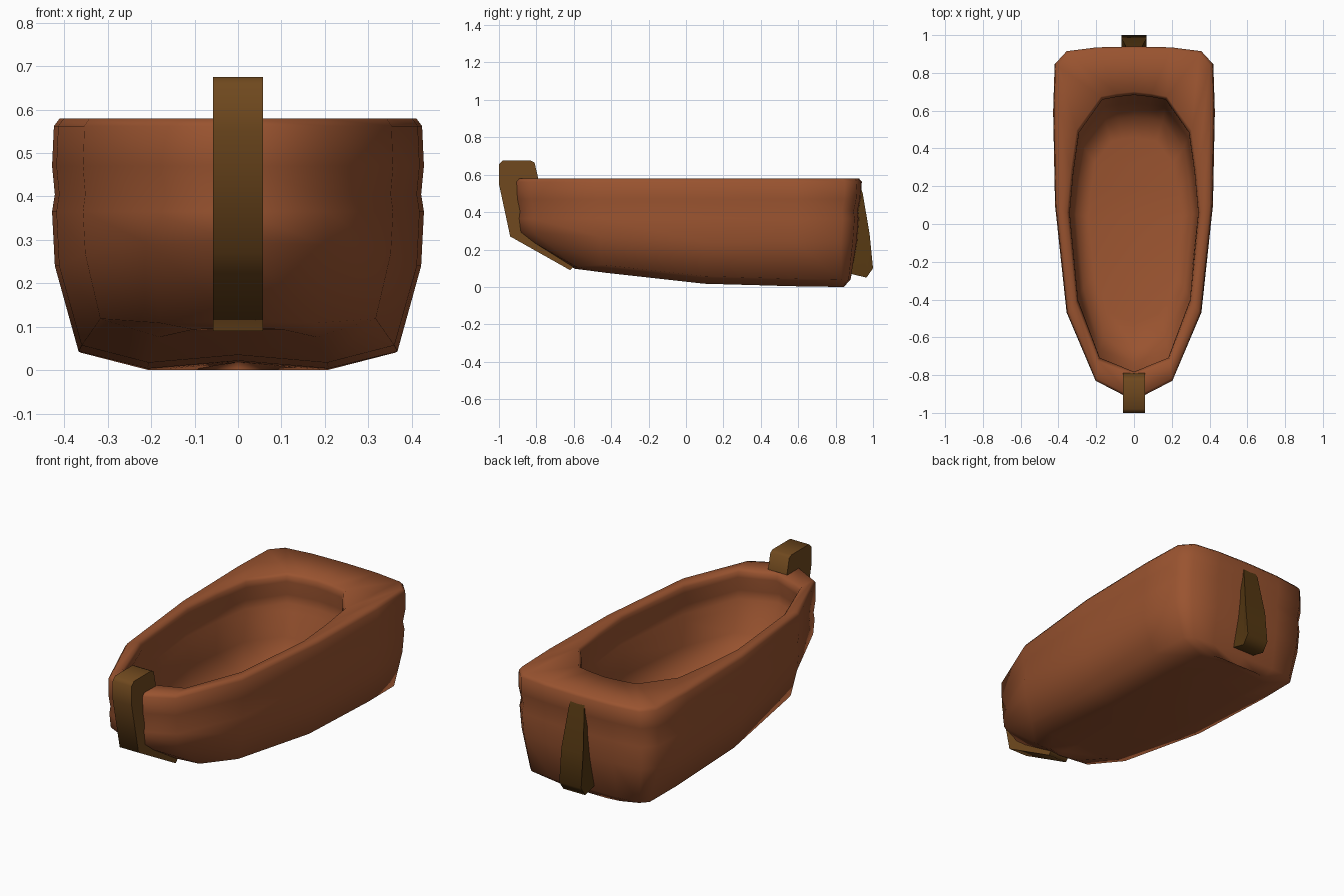
import bpy
import bmesh
import math

cube = bpy.data.objects.get("Cube")
if cube:
    bpy.data.objects.remove(cube, do_unlink=True)


def make_material(name, rgb):
    mat = bpy.data.materials.new(name)
    mat.use_nodes = True
    mat.diffuse_color = (*rgb, 1)
    mat.node_tree.nodes["Principled BSDF"].inputs["Base Color"].default_value = (*rgb, 1)
    return mat


hull_brown = make_material("hull brown", (0.32, 0.087, 0.029))
post_wood = make_material("post wood", (0.16, 0.066, 0.013))
rudder_wood = make_material("rudder wood", (0.09, 0.039, 0.006))


def finish(bm, name, mat, angle):
    bmesh.ops.remove_doubles(bm, verts=bm.verts, dist=0.0005)
    bmesh.ops.recalc_face_normals(bm, faces=bm.faces)
    mesh = bpy.data.meshes.new(name)
    bm.to_mesh(mesh)
    bm.free()
    mesh.materials.append(mat)
    obj = bpy.data.objects.new(name, mesh)
    bpy.context.collection.objects.link(obj)
    bpy.ops.object.select_all(action='DESELECT')
    obj.select_set(True)
    bpy.context.view_layer.objects.active = obj
    bpy.ops.object.shade_smooth_by_angle(angle=math.radians(angle))
    return obj


def keel(y):
    return 0.02 - 0.13 * y if y < 0 else 0.02 - 0.028 * min(y, 0.7)


# Half outlines from stern centre to bow centre
gunwale = [(0, .94), (.2, .935), (.36, .915), (.42, .85), (.428, .6),
           (.418, .1), (.357, -.47), (.205, -.83), (0, -.935)]
chine = [(0, .88), (.2, .88), (.325, .87), (.362, .83), (.367, .6),
         (.36, .1), (.317, -.45), (.18, -.59), (0, -.62)]
opening = [(0, .69), (.09, .68), (.17, .665), (.295, .49), (.325, .28),
           (.345, .06), (.30, -.41), (.185, -.715), (0, -.79)]


def level(outline, sx, sy, height):
    """Scaled half outline, with height given as a function of y."""
    return [(x * sx, y * sy, height(y * sy)) for x, y in outline]


# Hull skin runs from the keel, up the sides, over the deck and into the well
rows = [
    level(chine, 0, .96, lambda y: keel(y) + .018),
    level(chine, .57, .96, lambda y: keel(y)),
    level(chine, 1, 1, lambda y: keel(y) + (.04 if y > -.5 else .012)),
    level(gunwale, .985, .975, lambda y: .24 + .06 * max(0, -y)),
    level(gunwale, 1, .985, lambda y: .365),
    level(gunwale, .985, .98, lambda y: .405),
    level(gunwale, 1, .995, lambda y: .47),
    level(gunwale, .99, 1, lambda y: .562),
    level(gunwale, .96, .985, lambda y: .579),
    level(opening, 1.03, 1.015, lambda y: .577),
    level(opening, 1, 1, lambda y: .562),
    level(opening, .985, .99, lambda y: .535),
    # Well sides, swelling out below the lip, with a ledge at mid height
    level(opening, 1.04, 1.02, lambda y: .455),
    level(opening, 1.03, 1.01, lambda y: .41),
    level(opening, .985, .985, lambda y: .375),
    level(opening, .97, .93, lambda y: .25),
    level(opening, .89, .82, lambda y: keel(y) + .08),
    level(opening, .70, .66, lambda y: keel(y) + .065),
]
bm = bmesh.new()
rings = []
for row in rows:
    full = row + [(-x, y, z) for x, y, z in row[-2:0:-1]]
    rings.append([bm.verts.new(p) for p in full])
count = len(rings[0])
for lower, upper in zip(rings, rings[1:]):
    for i in range(count):
        j = (i + 1) % count
        bm.faces.new((lower[i], lower[j], upper[j], upper[i]))
# Well floor, in strips from side to side
floor = rings[-1]
for i in range(count // 2):
    quad = (floor[i], floor[i + 1], floor[-i - 1], floor[-i % count])
    bm.faces.new(list(dict.fromkeys(quad)))
finish(bm, "hull", hull_brown, 80)


def plank(name, profile, half_width, mat, angle):
    """Side profile of (y, z) extruded across x; half_width depends on z."""
    bm = bmesh.new()
    sides = [[bm.verts.new((s * half_width(z), y, z)) for y, z in profile]
             for s in (-1, 1)]
    for side in sides:
        bm.faces.new(side)
    n = len(profile)
    for i in range(n):
        j = (i + 1) % n
        bm.faces.new((sides[0][i], sides[0][j], sides[1][j], sides[1][i]))
    bmesh.ops.triangulate(bm, faces=[f for f in bm.faces if len(f.verts) > 4])
    return finish(bm, name, mat, angle)


# Curved post at the bow
plank("bow_post",
      [(-.98, .675), (-1, .655), (-1, .55), (-.94, .27), (-.62, .09),
       (-.6, .11), (-.85, .33), (-.86, .55), (-.79, .58), (-.81, .665), (-.83, .675)],
      lambda z: .057, post_wood, 75)

# Tapered rudder at the stern
plank("rudder",
      [(.925, .56), (.945, .5), (.982, .28), (1, .1), (.965, .05), (.88, .07), (.89, .5)],
      lambda z: .066 - .03 * max(0, z - .38) / .18, rudder_wood, 75)
